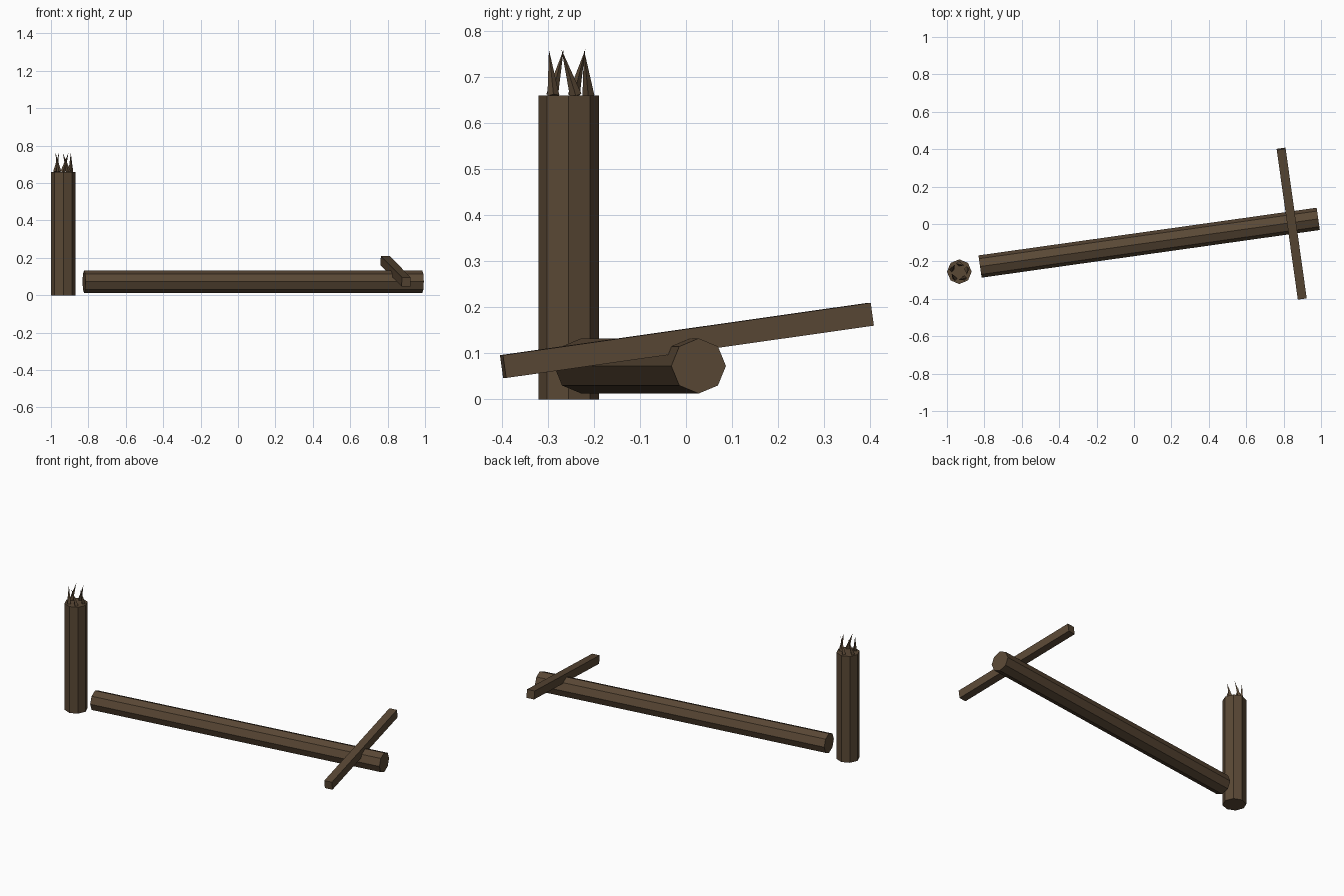
import bpy
from math import sin, cos, tau, pi

if "Cube" in bpy.data.objects:
    bpy.data.objects.remove(bpy.data.objects["Cube"])

wood = bpy.data.materials.new("weathered_brown_wood")
wood.use_nodes = True
colour = (0.102, 0.065, 0.036, 1)
wood.diffuse_color = colour
wood.node_tree.nodes["Principled BSDF"].inputs["Base Color"].default_value = colour


def finish(name):
    obj = bpy.context.object
    obj.name = name
    obj.data.materials.append(wood)
    return obj


def post(name, radius, length, location, rotation=(0, 0, 0)):
    bpy.ops.mesh.primitive_cylinder_add(vertices=8, radius=radius, depth=length,
                                        location=location, rotation=rotation)
    return finish(name)


LEAN = 0.14
STUMP_X, STUMP_Y, STUMP_TOP = -0.934, -0.255, 0.66

# Standing stump of the snapped pole
post("stump", 0.066, STUMP_TOP, (STUMP_X, STUMP_Y, STUMP_TOP / 2))

# Ring of splinters swirling around the broken top
for i in range(5):
    a = i * tau / 5
    bpy.ops.mesh.primitive_cone_add(
        vertices=4, radius1=0.013, radius2=0, depth=0.105,
        location=(STUMP_X + 0.04 * cos(a), STUMP_Y + 0.04 * sin(a), STUMP_TOP + 0.05),
        rotation=(0.3 * cos(a), 0.3 * sin(a), 0))
    finish(f"splinter_{i + 1}")

# Fallen pole lying on the ground
post("fallen_pole", 0.06, 1.826, (0.081, -0.1, 0.0725), (0, pi / 2, LEAN))

# Tilted crossarm near the far end of the fallen pole
bpy.ops.mesh.primitive_cube_add(size=1, location=(0.843, 0.002, 0.128),
                                rotation=(LEAN, 0, LEAN))
crossarm = finish("crossarm")
crossarm.scale = (0.048, 0.815, 0.05)
